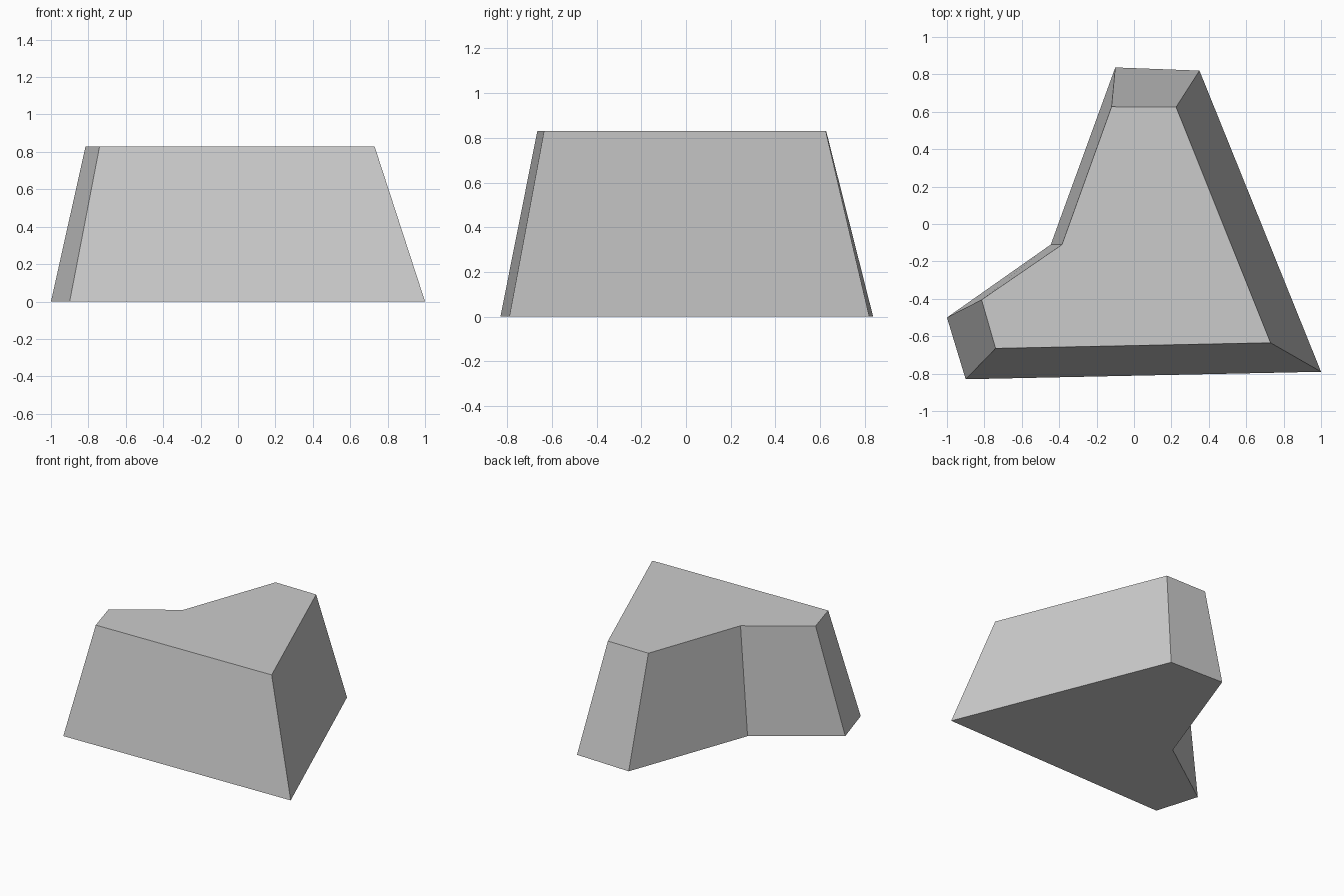
import bpy
import bmesh

cube = bpy.data.objects.get("Cube")
if cube:
    bpy.data.objects.remove(cube, do_unlink=True)

HEIGHT = 0.83

# Outline corners, counter-clockwise: (foot x, y), (top x, y)
CORNERS = [
    ((-1.00, -0.50), (-0.815, -0.405)),
    ((-0.90, -0.83), (-0.74, -0.665)),
    ((1.00, -0.79), (0.73, -0.635)),
    ((0.35, 0.82), (0.225, 0.625)),
    ((-0.10, 0.837), (-0.12, 0.627)),
    ((-0.445, -0.11), (-0.385, -0.11)),
]


def flat_material(name, color):
    mat = bpy.data.materials.new(name)
    mat.use_nodes = True
    mat.diffuse_color = color
    mat.node_tree.nodes["Principled BSDF"].inputs["Base Color"].default_value = color
    return mat


def tapered_block(name, corners, height, mat):
    bm = bmesh.new()
    foot = [bm.verts.new((*low, 0)) for low, _ in corners]
    top = [bm.verts.new((*high, height)) for _, high in corners]
    # Caps
    bm.faces.new(foot[::-1])
    bm.faces.new(top)
    # Sloping sides
    for i in range(len(corners)):
        j = (i + 1) % len(corners)
        bm.faces.new((foot[i], foot[j], top[j], top[i]))
    bmesh.ops.recalc_face_normals(bm, faces=bm.faces)
    mesh = bpy.data.meshes.new(name)
    bm.to_mesh(mesh)
    bm.free()
    mesh.materials.append(mat)
    obj = bpy.data.objects.new(name, mesh)
    bpy.context.collection.objects.link(obj)
    return obj


stone = flat_material("light grey stone", (0.6, 0.6, 0.6, 1))
tapered_block("rock_block", CORNERS, HEIGHT, stone)
